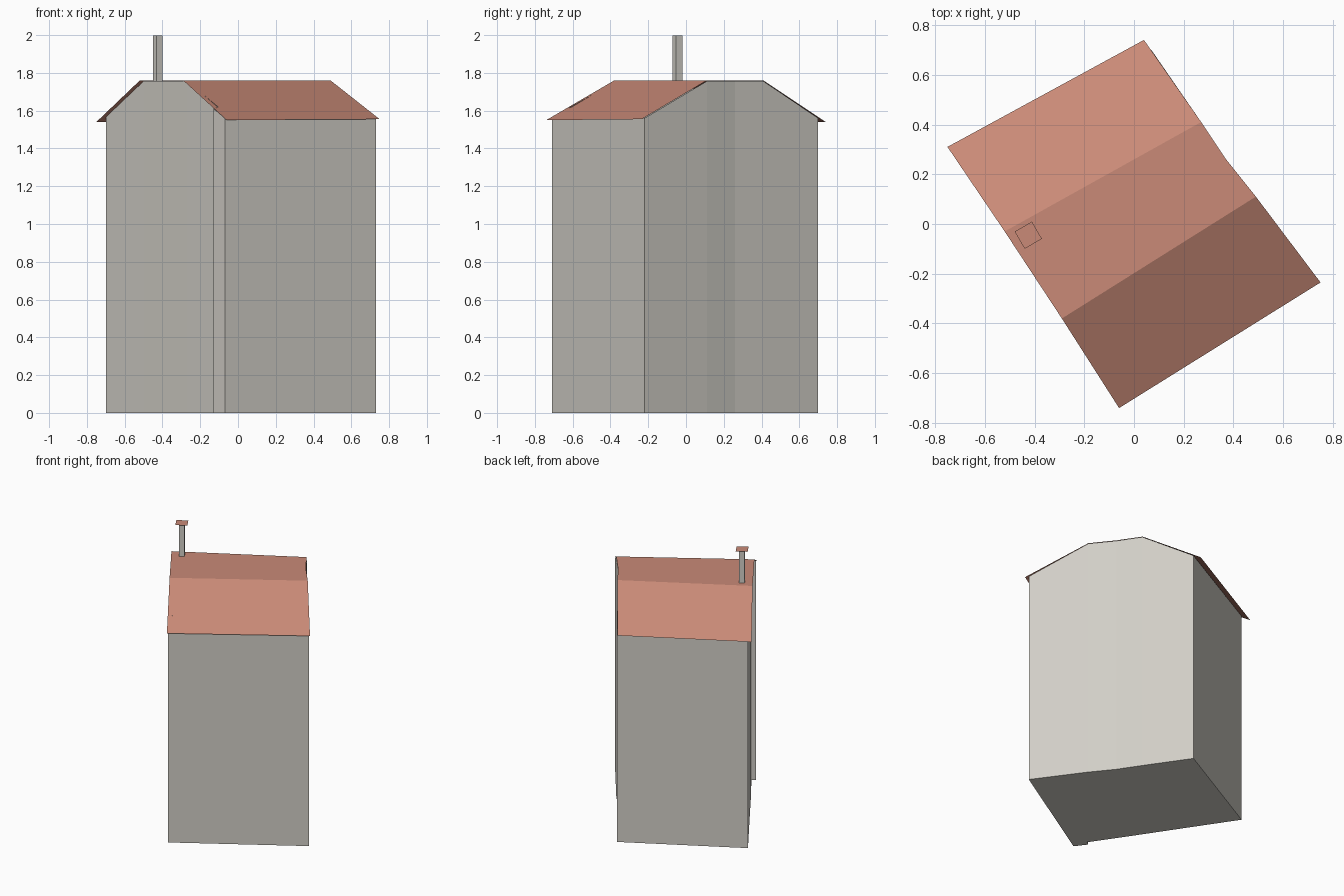
import bpy
import math
from mathutils import Matrix, Vector

cube = bpy.data.objects.get("Cube")
if cube:
    bpy.data.objects.remove(cube, do_unlink=True)


def make_material(name, colour):
    mat = bpy.data.materials.new(name)
    mat.use_nodes = True
    mat.diffuse_color = (*colour, 1)
    mat.node_tree.nodes["Principled BSDF"].inputs["Base Color"].default_value = (*colour, 1)
    return mat


plaster = make_material("pale_plaster", (0.64, 0.62, 0.57))
tile = make_material("terracotta_tile", (0.585, 0.255, 0.185))


def make_object(name, verts, faces, mat):
    mesh = bpy.data.meshes.new(name)
    mesh.from_pydata(verts, [], faces)
    mesh.materials.append(mat)
    mesh.update()
    obj = bpy.data.objects.new(name, mesh)
    bpy.context.collection.objects.link(obj)
    return obj


def prism(name, outline, mat):
    """Floor plus upright walls; each outline point carries its wall height."""
    n = len(outline)
    verts = [(x, y, 0) for x, y, z in outline] + list(outline)
    faces = [(i, (i + 1) % n, n + (i + 1) % n, n + i) for i in range(n)]
    faces.append(tuple(reversed(range(n))))
    return make_object(name, verts, faces, mat)


ridge = 1.76
under = ridge - 0.004

# Walls, counter-clockwise from the front left corner, with a small corner pier
walls = [
    (0.73, -0.22, 1.56),
    (0.49, 0.11, under), (0.37, 0.26, under), (0.27, 0.41, under),
    (0.07, 0.70, 1.56),
    (-0.70, 0.28, 1.565),
    (-0.50, -0.02, under), (-0.27, -0.367, under),
    (-0.105, -0.61, 1.62),
    (-0.13, -0.63, 1.61), (-0.07, -0.71, 1.565),
]
prism("house_walls", walls, plaster)

# Roof: back slope, flat crown and front slope as thin sheets
back_left, back_right = (0.04, 0.74, 1.54), (-0.75, 0.31, 1.54)
front_left, front_right = (0.75, -0.235, 1.555), (-0.06, -0.74, 1.55)
crown = [(-0.52, -0.03, ridge), (-0.29, -0.38, ridge), (0.49, 0.11, ridge),
         (0.37, 0.26, ridge), (0.27, 0.41, ridge)]
make_object("roof", crown + [back_left, back_right, front_left, front_right],
            [(0, 1, 2, 3, 4), (0, 4, 5, 6), (1, 8, 7, 2)], tile)

# Chimney stack with a flat cap
turn = Matrix.Translation((-0.425, -0.045, 0)) @ Matrix.Rotation(math.radians(30), 4, "Z")


def square(side, z):
    h = side / 2
    return [turn @ Vector((x, y, z)) for x, y in ((-h, -h), (h, -h), (h, h), (-h, h))]


make_object("chimney_stack", square(0.037, 1.74) + square(0.037, 1.997),
            [(i, (i + 1) % 4, 4 + (i + 1) % 4, 4 + i) for i in range(4)], plaster)
make_object("chimney_cap", square(0.08, 2.0), [(0, 1, 2, 3)], tile)
